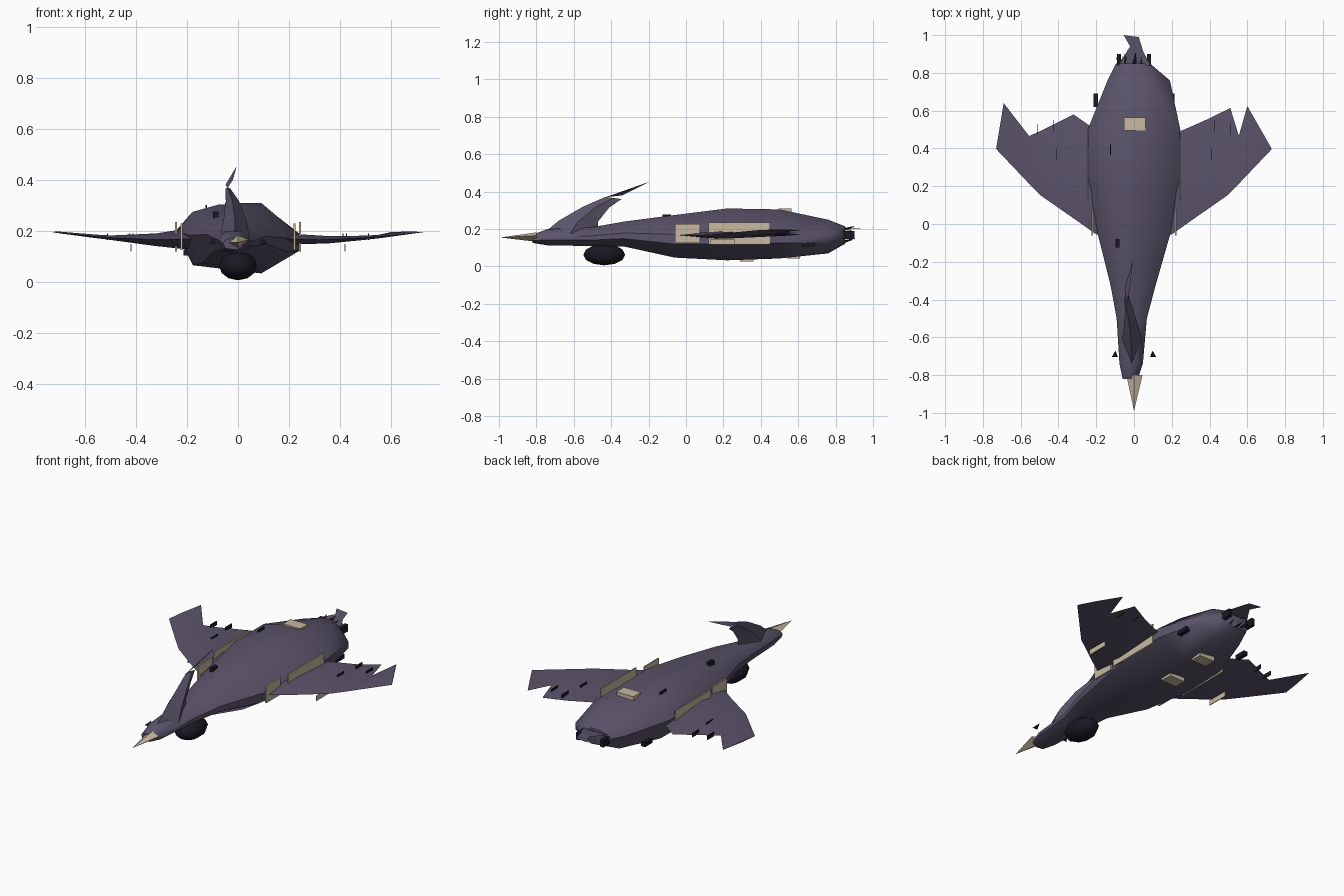
import bpy, bmesh, random
from math import radians, pi, cos, sin

if "Cube" in bpy.data.objects:
    bpy.data.objects.remove(bpy.data.objects["Cube"])

random.seed(4)


def material(name, rgb):
    m = bpy.data.materials.new(name)
    m.diffuse_color = (*rgb, 1)
    m.use_nodes = True
    m.node_tree.nodes["Principled BSDF"].inputs["Base Color"].default_value = m.diffuse_color
    return m


PURPLE = material("purple", (0.105, 0.088, 0.145))
DARK = material("dark", (0.012, 0.009, 0.018))
TAN = material("tan", (0.58, 0.49, 0.36))


def finish(name, bm, mat, angle=40):
    bmesh.ops.recalc_face_normals(bm, faces=bm.faces)
    me = bpy.data.meshes.new(name)
    bm.to_mesh(me)
    bm.free()
    ob = bpy.data.objects.new(name, me)
    bpy.context.collection.objects.link(ob)
    me.materials.append(mat)
    bpy.ops.object.select_all(action='DESELECT')
    bpy.context.view_layer.objects.active = ob
    ob.select_set(True)
    bpy.ops.object.shade_smooth_by_angle(angle=radians(angle))
    return ob


def loft(name, rings, mat, angle=40):
    bm = bmesh.new()
    vs = [[bm.verts.new(p) for p in r] for r in rings]
    n = len(rings[0])
    for a, b in zip(vs, vs[1:]):
        for i in range(n):
            j = (i + 1) % n
            bm.faces.new((a[i], a[j], b[j], b[i]))
    bm.faces.new(vs[0])
    bm.faces.new(vs[-1])
    return finish(name, bm, mat, angle)


def sheet(name, pts, mat):
    bm = bmesh.new()
    bm.faces.new([bm.verts.new(p) for p in pts])
    return finish(name, bm, mat)


def box(name, x, y, z, mat):
    """Box from (min, max) ranges."""
    return loft(name, [[(a, y[0], z[0]), (a, y[1], z[0]), (a, y[1], z[1]), (a, y[0], z[1])]
                       for a in x], mat, 20)


# Body: slightly uneven octagonal sections along y
SECTION = [(1, .1), (.38, 1), (-.32, .95), (-.74, .75), (-1, .2), (-.74, -.75), (.38, -.98), (1, -.35)]
STATIONS = [  # y, centre x, half width, bottom, top
    (-.82, -.02, .04, .125, .17), (-.74, -.015, .062, .112, .20), (-.50, -.012, .08, .108, .21),
    (-.33, -.005, .118, .105, .24), (-.06, 0, .19, .045, .275), (.22, 0, .24, .03, .31),
    (.50, 0, .245, .04, .305), (.76, .025, .165, .068, .25), (.85, -.005, .09, .12, .215)]
loft("body", [[(cx + w * sx, y, (lo + hi) / 2 + (hi - lo) / 2 * sz) for sx, sz in SECTION]
              for y, cx, w, lo, hi in STATIONS], PURPLE, 45)

# Raised crest leaning back from the head
CREST = [  # front y, front z, rear y, rear z, centre x, half width
    (-.77, .17, -.47, .18, -.012, .058), (-.68, .245, -.47, .24, -.012, .045),
    (-.55, .32, -.41, .315, -.022, .026), (-.43, .372, -.345, .36, -.04, .01)]
loft("head_crest", [[(cx, fy, fz), (cx + w, (fy + ry) / 2, (fz + rz) / 2),
                     (cx, ry, rz), (cx - w, (fy + ry) / 2, (fz + rz) / 2)]
                    for fy, fz, ry, rz, cx, w in CREST], PURPLE, 45)
sheet("crest_plume", [(-.04, -.43, .37), (-.05, -.34, .38), (-.005, -.19, .455), (-.02, -.33, .40)], PURPLE)

# Beak
loft("beak", [[(-.04, -.80, .155), (0, -.80, .182), (.045, -.80, .165), (.0, -.80, .132)],
              [(-.001, -.985, .155), (0, -.985, .156), (.001, -.985, .155), (0, -.985, .154)]], TAN, 20)

# Wings: diamond sections from leading to trailing edge, ragged rear outline
FRONT = [(.10, -.06), (.20, -.055), (.32, .03), (.497, .153), (.555, .213), (.73, .397)]
HEIGHT = [.168, .168, .165, .173, .178, .195]
REAR = {
    "left": (-1, [(.10, .50), (.22, .51), (.32, .58), (.50, .49), (.555, .466), (.69, .64)],
             [.08, .08, .05, .018, .014, .006]),
    "right": (1, [(.10, .47), (.243, .49), (.39, .555), (.51, .614), (.555, .466), (.60, .624)],
              [.05, .04, .03, .016, .014, .006])}
for side, (s, rear, thick) in REAR.items():
    rings = []
    for (fx, fy), (rx, ry), z, t in zip(FRONT, rear, HEIGHT, thick):
        mx, my = fx * .6 + rx * .4, fy * .6 + ry * .4
        rings.append([(s * fx, fy, z), (s * mx, my, z + t / 2), (s * rx, ry, z), (s * mx, my, z - t / 2)])
    loft(side + "_wing", rings, PURPLE, 30)

# Dark rounded pouch under the head
bm = bmesh.new()
bmesh.ops.create_uvsphere(bm, u_segments=10, v_segments=6, radius=1)
for v in bm.verts:
    v.co = (v.co.x * .078, -.437 + v.co.y * .112, .063 + v.co.z * .057)
finish("under_pouch", bm, DARK, 60)

# Tan panels on the flanks and under the wings, eyes and flank vents
for s, side in ((-1, "left"), (1, "right")):
    def span(a, b):
        return sorted((s * a, s * b))
    box(side + "_long_panel", span(.240, .247), (.12, .45), (.118, .235), TAN)
    box(side + "_short_panel", span(.218, .226), (-.06, .075), (.125, .228), TAN)
    box(side + "_wing_strip", span(.418, .422), (.13, .26), (.118, .148), TAN)
    sheet(side + "_eye", [(s * .085, -.705, .15), (s * .118, -.705, .15), (s * .098, -.67, .17)], DARK)
    box(side + "_flank_vent", span(.19, .215), (.62, .69), (.103, .127), DARK)
    for i, (x, y) in enumerate([(.425, .52), (.51, .50), (.41, .37)]):
        box(f"{side}_wing_slit_{i}", span(x, x + .004), (y - .03, y + .03), (.165, .19), DARK)

# Back and belly panels
box("back_panel", (-.052, .06), (.495, .565), (.28, .31), TAN)
box("front_belly_panel", (-.05, .05), (.29, .36), (.027, .05), TAN)
box("rear_belly_panel", (-.05, .05), (.54, .61), (.042, .07), TAN)
box("shoulder_vent", (-.098, -.077), (-.125, -.08), (.24, .277), DARK)
box("back_slit", (-.128, -.122), (.365, .42), (.27, .302), DARK)

# Tail fan and ragged dark tufts around the tail end
sheet("tail_fan", [(-.085, .84, .20), (.085, .84, .195), (.05, .91, .205), (.025, .99, .205),
                   (-.055, 1.0, .207), (-.02, .94, .205)], PURPLE)
for i in range(12):
    a = 2 * pi * i / 12
    x, z = .075 * cos(a), .168 + .035 * sin(a)
    d = random.uniform(.015, .03)
    sheet(f"tail_tuft_{i}", [(x - d * .6, .83, z), (x + d * .6, .84, z - d * .4),
                             (x * 1.1 + random.uniform(-.015, .015), .86 + d * 1.6, z + d * .5)], DARK)
for s in (-1, 1):
    box("tail_tab", sorted((s * .068, s * .09)), (.84, .90), (.148, .19), DARK)
